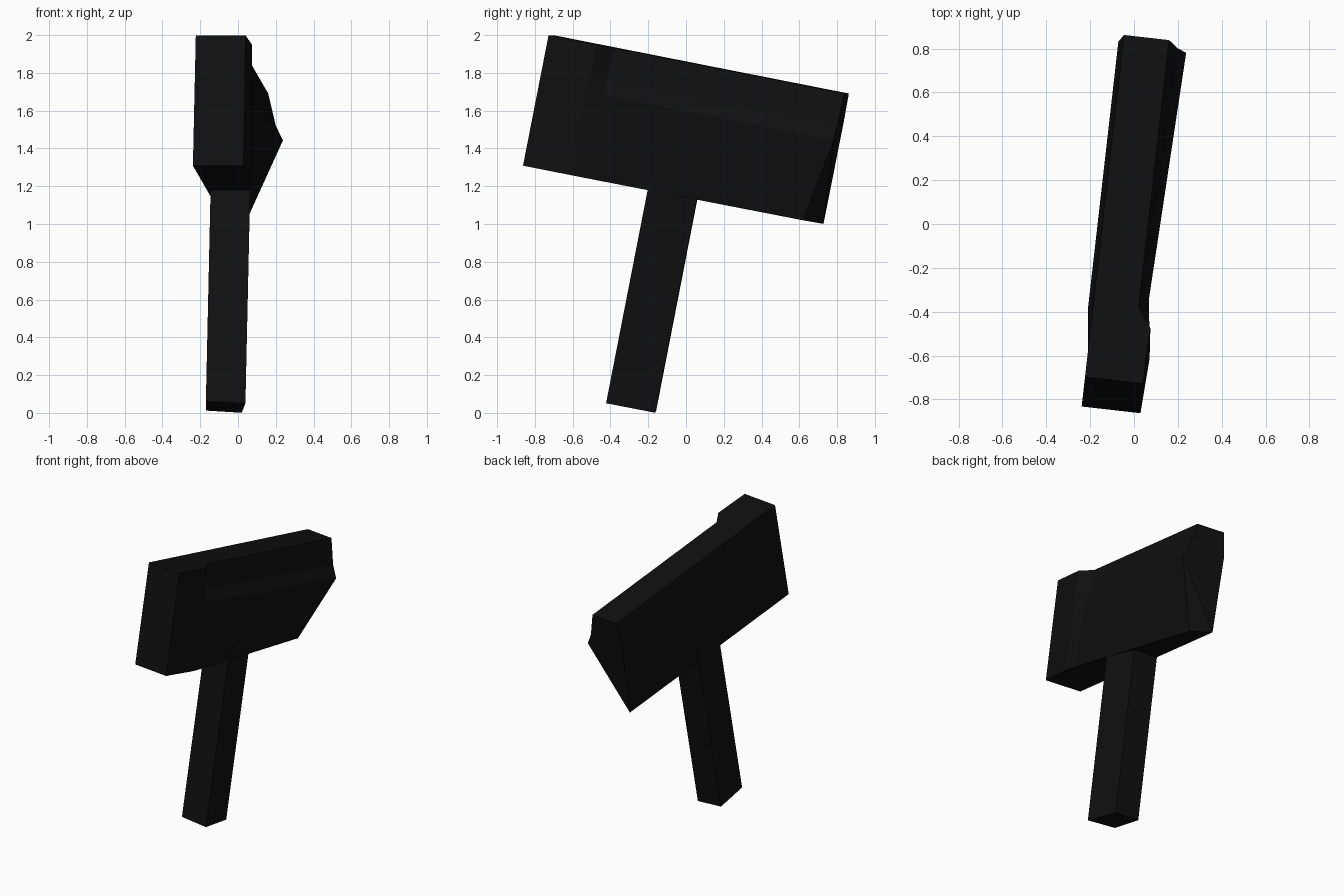
import bpy
import bmesh
import math
from mathutils import Matrix, Vector

cube = bpy.data.objects.get("Cube")
if cube:
    bpy.data.objects.remove(cube, do_unlink=True)

# Near-black paint
black = bpy.data.materials.new("matte_black")
black.use_nodes = True
colour = (0.005, 0.005, 0.005, 1)
black.diffuse_color = colour
black.node_tree.nodes["Principled BSDF"].inputs["Base Color"].default_value = colour

# Whole tool leans back and is turned slightly
LEAN = Matrix.Rotation(math.radians(-6.5), 4, 'Z') @ Matrix.Rotation(math.radians(-11.1), 4, 'X')


def loft(name, sections, end_faces):
    """Skin matching rings of points; end_faces lists the index loops closing the last ring."""
    bm = bmesh.new()
    rings = [[bm.verts.new(LEAN @ Vector(p)) for p in ring] for ring in sections]
    n = len(rings[0])
    for a, b in zip(rings, rings[1:]):
        for i in range(n):
            j = (i + 1) % n
            bm.faces.new((a[i], a[j], b[j], b[i]))
    bm.faces.new(rings[0])
    for loop in end_faces:
        bm.faces.new([rings[-1][i] for i in loop])
    bmesh.ops.recalc_face_normals(bm, faces=bm.faces)
    mesh = bpy.data.meshes.new(name)
    bm.to_mesh(mesh)
    bm.free()
    mesh.materials.append(black)
    obj = bpy.data.objects.new(name, mesh)
    bpy.context.collection.objects.link(obj)
    return obj


# Head: ring order is left bottom, left bulge, left top, right top, shoulder, bulge, right bottom
BOTTOM, RIDGE, SHOULDER, TOP = 1.12, 1.57, 1.65, 1.823
LEFT = -0.143
HEIGHTS = (BOTTOM, SHOULDER, TOP, TOP, SHOULDER, RIDGE, BOTTOM)


def head_ring(y, left_bulge, right, right_bottom_y=None):
    xs = (LEFT, left_bulge, LEFT) + right
    ring = [(x, y, z) for x, z in zip(xs, HEIGHTS)]
    if right_bottom_y is not None:
        ring[-1] = (xs[-1], right_bottom_y, BOTTOM)
    return ring


head = loft("hammer_head", [
    head_ring(-1.09, LEFT, (0.122, 0.123, 0.124, 0.127)),
    head_ring(-0.83, LEFT, (0.128, 0.131, 0.132, 0.14)),
    head_ring(-0.74, -0.165, (0.064, 0.085, 0.103, 0.13)),
    head_ring(0.51, -0.165, (0.064, 0.108, 0.148, -0.025), 0.413),
], [(0, 1, 2, 3, 4, 5), (0, 5, 6)])

# Handle: slightly skewed square bar sunk into the head
FOOT = ((-0.124, -0.418, -0.021), (0.087, -0.418, -0.03),
        (0.038, -0.157, -0.03), (-0.15, -0.175, -0.022))
handle = loft("handle", [
    FOOT,
    [(x, y, BOTTOM + 0.08) for x, y, z in FOOT],
], [(0, 1, 2, 3)])
